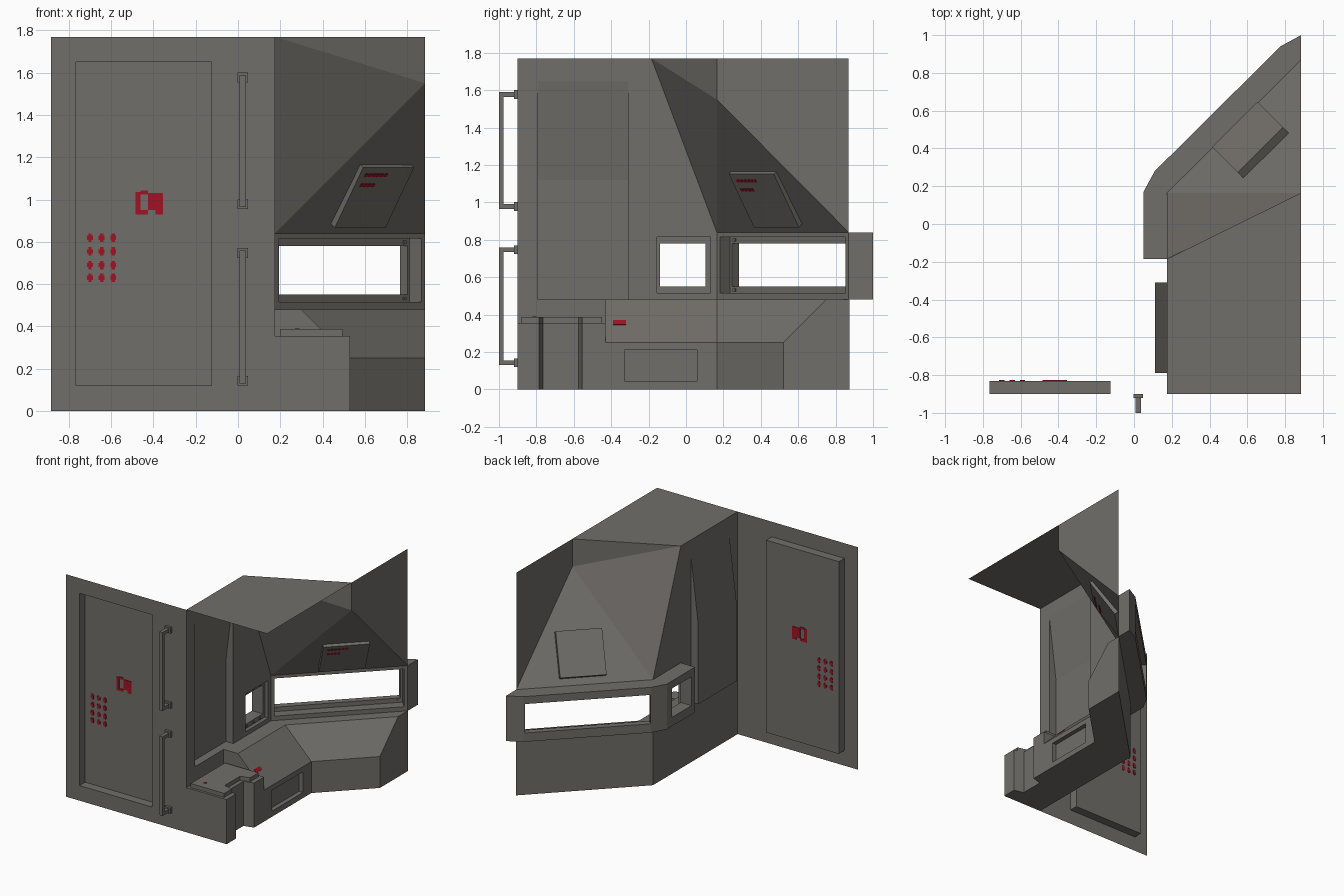
import bpy, bmesh
from mathutils import Vector

if "Cube" in bpy.data.objects:
    bpy.data.objects.remove(bpy.data.objects["Cube"])

def mat(name, c):
    m = bpy.data.materials.new(name)
    m.diffuse_color = (*c, 1)
    m.use_nodes = True
    m.node_tree.nodes["Principled BSDF"].inputs["Base Color"].default_value = m.diffuse_color
    return m

GREY = mat("warm grey", (0.165, 0.156, 0.142))
RED = mat("marking red", (0.35, 0.006, 0.017))

def surface(name, faces, m=GREY, solid=False):
    """Mesh from polygons given as coordinate loops."""
    bm = bmesh.new()
    for f in faces:
        bm.faces.new([bm.verts.new(p) for p in f])
    bmesh.ops.remove_doubles(bm, verts=bm.verts, dist=1e-5)
    if solid:
        bmesh.ops.recalc_face_normals(bm, faces=bm.faces)
    me = bpy.data.meshes.new(name)
    bm.to_mesh(me)
    bm.free()
    me.materials.append(m)
    ob = bpy.data.objects.new(name, me)
    bpy.context.collection.objects.link(ob)
    return ob

def loft(name, rings, m=GREY):
    n = len(rings[0])
    faces = [rings[0], rings[-1]]
    for a, b in zip(rings, rings[1:]):
        faces += [(a[i], a[(i + 1) % n], b[(i + 1) % n], b[i]) for i in range(n)]
    return surface(name, faces, m, True)

def prism(name, pts, vec, m=GREY):
    return loft(name, [[Vector(p) for p in pts], [Vector(p) + Vector(vec) for p in pts]], m)

def slab(name, xy, z0, z1, m=GREY):
    return prism(name, [(x, y, z0) for x, y in xy], (0, 0, z1 - z0), m)

def box(name, x0, x1, y0, y1, z0, z1, m=GREY):
    return slab(name, [(x0, y0), (x1, y0), (x1, y1), (x0, y1)], z0, z1, m)

def carve(ob, cutters):
    for c in cutters:
        c.hide_render = True
        mod = ob.modifiers.new("cut", 'BOOLEAN')
        mod.operation, mod.solver, mod.object = 'DIFFERENCE', 'EXACT', c
        bpy.context.view_layer.objects.active = ob
        bpy.ops.object.modifier_apply(modifier=mod.name)
        bpy.data.objects.remove(c)

W, R, BACK, TOP = 0.175, 0.885, -0.9, 1.77
D0 = Vector((W, 0.165, 0))                 # bend between side and diagonal wall
U, N = Vector((.7071, .7071, 0)), Vector((.7071, -.7071, 0))

def P(s, n, z):
    """Point along the diagonal wall: s along, n into the cabin."""
    return D0 + U * s + N * n + Vector((0, 0, z))

def diag_box(name, s0, s1, n0, n1, z0, z1, m=GREY):
    return prism(name, [P(s0, n0, z0), P(s1, n0, z0), P(s1, n1, z0), P(s0, n1, z0)], (0, 0, z1 - z0), m)

# front wall with recessed door
def rect(x0, x1, y, z0, z1):
    return [(x0, y, z0), (x1, y, z0), (x1, y, z1), (x0, y, z1)]

outer = rect(-R, W, BACK, 0, TOP)
inner = rect(-.765, -.125, BACK, .12, 1.65)
deep = rect(-.765, -.125, -.83, .12, 1.65)
faces = [deep]
for i in range(4):
    j = (i + 1) % 4
    faces += [(outer[i], outer[j], inner[j], inner[i]), (inner[i], inner[j], deep[j], deep[i])]
surface("front_wall_with_door", faces)

# side wall with a wedge-shaped niche
X = 0.11
a, b, lo, mid, hi = -.79, -.31, .48, 1.12, 1.65
o = [(W, BACK, 0), (W, -.185, 0), (W, -.185, TOP), (W, BACK, TOP)]
h = [(W, a, lo), (W, b, lo), (W, b, hi), (W, a, hi)]
faces = [(o[i], o[(i + 1) % 4], h[(i + 1) % 4], h[i]) for i in range(4)]
faces += [
    [(X, a, lo), (X, b, lo), (X, b, mid), (X, a, mid)],
    [h[3], h[2], (X, b, mid), (X, a, mid)],
    [h[0], h[1], (X, b, lo), (X, a, lo)],
    [h[0], h[3], (X, a, mid), (X, a, lo)],
    [h[1], h[2], (X, b, mid), (X, b, lo)],
    [(W, -.185, 0), (W, .165, 0), (W, .165, .48), (W, -.185, .48)]]
surface("side_wall_with_niche", faces)

# ceiling, sloping facets, end wall
A, B, C = (W, -.185, TOP), (R, .165, TOP), (R, .165, 1.55)
D, E = (W, .165, .84), (R, .87, .84)
surface("ceiling", [[(W, BACK, TOP), (R, BACK, TOP), B, A]])
surface("sloped_facets", [[A, B, C], [A, C, D], [C, D, E], [A, D, (W, -.185, .84)]])
surface("end_wall", [[B, (R, .87, TOP), E, C]])

# window band wrapping the corner, with stepped openings
band = slab("window_band", [(W, -.185), (.05, -.185), (.05, .17), (.11, .28),
                            (.775, .94), (R, 1.0), (R, .87), (W, .165)], .48, .84)
carve(band, [
    diag_box("cut", .025, .975, -.075, .1, .515, .815),
    diag_box("cut", .04, .96, -.3, .05, .55, .78),
    box("cut", .145, .3, -.155, .13, .515, .815),
    box("cut", -.1, .2, -.14, .105, .55, .78)])
for z in (.532, .798):                      # frame bolts
    for s in (.06, .94):
        diag_box("window_bolt", s - .008, s + .008, -.077, -.068, z - .008, z + .008)
    for y in (-.1, -.018, .065):
        box("window_bolt", .143, .151, y - .007, y + .007, z - .007, z + .007)

# console: sloped desk following the bend
prof = [(W, 0), (W, .48), (.30, .48), (.53, .25), (.53, 0)]
desk = loft("console_desk", [
    [Vector((x, -.43, z)) for x, z in prof],
    [Vector((x, .165, z)) for x, z in prof],
    [Vector((R, .165 + R - x, z)) for x, z in prof]])
carve(desk, [box("cut", .495, .6, -.33, .06, .045, .21)])

# low console block with knee notch and its tray plate
slab("console_block", [(W, BACK), (.53, BACK), (.53, -.785), (.45, -.765), (.45, -.575),
                       (.53, -.555), (.53, -.43), (W, -.43)], 0, .355)
slab("tray_plate", [(.2, -.88), (.495, -.88), (.495, -.785), (.42, -.765), (.42, -.575),
                    (.495, -.555), (.495, -.45), (.2, -.45)], .355, .387)

# tilted monitor set through the slope
M = lambda s, t: P(s, .06 + .19 * t, .867 + .285 * t)
OUT = N * -.832 + Vector((0, 0, .555))      # away from the screen
prism("monitor", [M(.34, 0), M(.68, 0), M(.68, 1), M(.34, 1)], OUT * .075)

# grab handles
for z0, z1 in ((.13, .76), (.965, 1.59)):
    box("handle_bar", .008, .037, -1.0, -.975, z0, z1)
    for z in (z0 + .013, z1 - .013):
        box("handle_post", .008, .037, -.976, -.91, z - .013, z + .013)
        box("handle_flange", -.003, .048, -.92, BACK, z - .023, z + .023)

# red markings: door dot grid and abstract block
def door_mark(x0, x1, z0, z1):
    box("door_marking", x0, x1, -.834, -.826, z0, z1, RED)

for x in (-.70, -.645, -.59):
    for z in (.63, .69, .755, .82):
        door_mark(x - .008, x + .008, z - .02, z + .02)
        door_mark(x - .014, x + .014, z - .01, z + .01)
for r in ((-.485, -.462, .93, 1.035), (-.462, -.425, .93, .95), (-.462, -.425, 1.025, 1.042),
          (-.425, -.39, .95, 1.03), (-.39, -.355, .93, 1.03)):
    door_mark(*r)

# red markings: monitor dashes and desk plate
for t, s0, count in ((.85, .375, 6), (.68, .375, 4)):
    for i in range(count):
        s = s0 + i * .026
        prism("monitor_marking", [M(s, t), M(s + .018, t), M(s + .018, t + .05), M(s, t + .05)],
              OUT * -.004, RED)
prism("desk_marking", [(.413, -.39, .367), (.413, -.32, .367), (.435, -.32, .345), (.435, -.39, .345)],
      (.003, 0, .003), RED)
box("tray_marking", .27, .29, -.82, -.80, .387, .39, RED)
